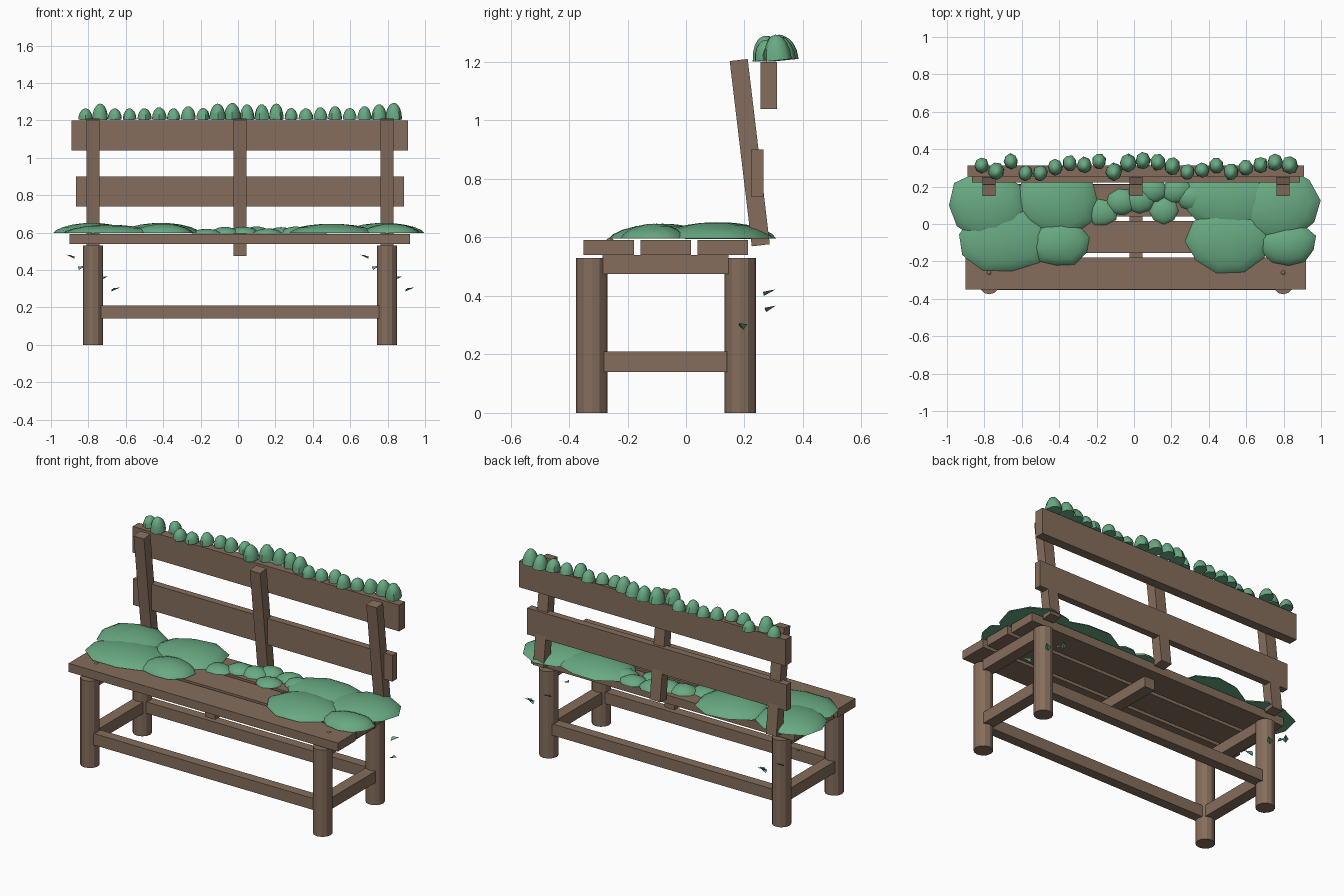
import bpy, bmesh, math, random
from mathutils import Matrix, Vector

random.seed(4)
if "Cube" in bpy.data.objects:
    bpy.data.objects.remove(bpy.data.objects["Cube"])


def material(name, rgb):
    m = bpy.data.materials.new(name)
    m.use_nodes = True
    m.diffuse_color = (*rgb, 1)
    m.node_tree.nodes["Principled BSDF"].inputs["Base Color"].default_value = (*rgb, 1)
    return m


wood = material("brown wood", (0.235, 0.155, 0.107))
moss = material("moss green", (0.14, 0.40, 0.225))


def finish(name, bm, mat, smooth=False):
    bmesh.ops.recalc_face_normals(bm, faces=bm.faces)
    mesh = bpy.data.meshes.new(name)
    bm.to_mesh(mesh)
    bm.free()
    mesh.materials.append(mat)
    if smooth:
        mesh.shade_smooth()
        mesh.set_sharp_from_angle(angle=math.radians(50))
    obj = bpy.data.objects.new(name, mesh)
    bpy.context.collection.objects.link(obj)
    return obj


def box(name, x, y, z):
    """Box between (low, high) pairs on each axis."""
    bm = bmesh.new()
    bmesh.ops.create_cube(bm, size=1)
    for v in bm.verts:
        v.co = [lo + (c + 0.5) * (hi - lo) for c, (lo, hi) in zip(v.co, (x, y, z))]
    return finish(name, bm, wood)


def dome(name, centre, size, sides=10, power=0.65, tilt=0, jitter=0.1, mat=moss):
    """Irregular cushion with a flat underside."""
    bm = bmesh.new()
    spin = random.random() * math.tau
    reach = [1 - random.uniform(-0.3, 1) * jitter for _ in range(sides)]
    rings = []
    for r in (1, 0.93, 0.75, 0.5, 0.25):
        ring = []
        for i, f in enumerate(reach):
            a = spin + math.tau * i / sides
            ring.append(bm.verts.new((size[0] * r * f * math.cos(a),
                                      size[1] * r * f * math.sin(a),
                                      size[2] * (1 - r * r) ** power)))
        rings.append(ring)
    for low, high in zip(rings, rings[1:]):
        for i in range(sides):
            j = (i + 1) % sides
            bm.faces.new((low[i], low[j], high[j], high[i]))
    top = bm.verts.new((0, 0, size[2]))
    for i in range(sides):
        bm.faces.new((rings[-1][i], rings[-1][(i + 1) % sides], top))
    bm.faces.new(rings[0][::-1])
    bmesh.ops.transform(bm, matrix=Matrix.Translation(centre) @ Matrix.Rotation(tilt, 4, "X"),
                        verts=bm.verts)
    return finish(name, bm, mat, True)


LEFT, MID, RIGHT = 0.797, 0.01, -0.775
FRONT, BACK = -0.322, 0.185
ends = (("left", LEFT), ("right", RIGHT))

# Round legs
for side, x in ends:
    for part, y in (("front", FRONT), ("back", BACK)):
        bm = bmesh.new()
        bmesh.ops.create_cone(bm, cap_ends=True, segments=12, radius1=0.054, radius2=0.054,
                              depth=0.53, matrix=Matrix.Translation((x, y, 0.265)))
        finish(f"{part}_{side}_leg", bm, wood)
    # Side stretcher
    box(f"{side}_stretcher", (x - 0.035, x + 0.035), (-0.28, 0.14), (0.14, 0.21))
    # Nail head on the front plank
    dome(f"{side}_nail", (x, -0.26, 0.59), (0.012, 0.012, 0.008), 8, 0.5, 0, 0, wood)

# Long stretchers
for part, y in (("front", FRONT), ("back", BACK)):
    box(f"{part}_stretcher", (RIGHT + 0.04, LEFT - 0.04), (y - 0.03, y + 0.03), (0.14, 0.21))

# Cross beams and leaning back posts
for side, x in ends + (("middle", MID),):
    span = (x - 0.035, x + 0.035)
    box(f"{side}_seat_beam", span, (-0.285, 0.145), (0.475, 0.54))
    post = box(f"{side}_back_post", span, (-0.031, 0.031), (-0.319, 0.319))
    post.location = (0, 0.218, 0.89)
    post.rotation_euler.x = math.radians(6.8)

# Seat planks
for i, (y, x) in enumerate(((-0.35, (-0.9, 0.92)), (-0.155, (-0.89, 0.91)), (0.04, (-0.88, 0.9)))):
    box(f"seat_plank_{i + 1}", x, (y, y + 0.172), (0.54, 0.592))

# Back rails
box("upper_back_rail", (-0.89, 0.91), (0.255, 0.312), (1.04, 1.2))
box("lower_back_rail", (-0.865, 0.888), (0.222, 0.265), (0.74, 0.9))

# Wide moss cushions on the seat: x, y, half width, half depth, height
cushions = [(-0.78, 0.10, 0.22, 0.20, 0.055), (-0.69, -0.08, 0.27, 0.19, 0.045),
            (-0.41, 0.12, 0.23, 0.19, 0.055), (-0.40, -0.10, 0.165, 0.135, 0.05),
            (0.78, 0.10, 0.22, 0.20, 0.055), (0.82, -0.11, 0.16, 0.125, 0.05),
            (0.50, -0.08, 0.24, 0.19, 0.05), (0.50, 0.13, 0.25, 0.18, 0.05)]
for i, (x, y, w, d, h) in enumerate(cushions):
    dome(f"moss_cushion_{i + 1}", (x, y, 0.597), (w, d, h))

# Small moss tufts along the middle of the seat
tufts = [(-0.17, 0.06), (-0.07, 0.12), (0.03, 0.13), (0.10, 0.18),
         (0.16, 0.07), (0.23, 0.18), (0.31, 0.14), (0.40, 0.13)]
for i, (x, y) in enumerate(tufts):
    dome(f"moss_tuft_{i + 1}", (x, y, 0.594), (0.085, 0.075, random.uniform(0.025, 0.04)), 8)

# Row of moss buds on the upper rail: depth and height in thousandths
depths = (315, 283, 335, 272, 272, 305, 326, 315, 337, 278, 326, 340, 330, 310, 278, 288, 315,
          278, 300, 315, 330, 315)
heights = (58, 84, 58, 58, 58, 64, 58, 70, 60, 84, 88, 80, 80, 84, 60, 58, 64, 70, 60, 70, 80, 88)
for i, (d, h) in enumerate(zip(depths, heights)):
    s = h / 1000
    dome(f"rail_moss_{i + 1}", (-0.815 + i * 0.0785, d / 1000, 1.206),
         (0.03 + s * 0.17, 0.028 + s * 0.27, s), 8, 0.5, math.radians(6))

# Loose folded leaves near the back legs: x offset, y, z, heading
leaves = [(-0.12, 0.18, 0.47, 2.6), (-0.06, 0.285, 0.41, 0.9),
          (0.06, 0.29, 0.355, 0.7), (0.12, 0.19, 0.295, -0.3)]
for side, x in ends:
    for i, (dx, y, z, turn) in enumerate(leaves):
        bm = bmesh.new()
        tip, a, b, base = [bm.verts.new(p) for p in ((0.027, 0, 0.012), (-0.015, 0.016, 0.008),
                                                     (-0.015, -0.016, 0.004), (-0.024, 0, -0.01))]
        bm.faces.new((tip, a, base))
        bm.faces.new((tip, base, b))
        leaf = finish(f"{side}_leaf_{i + 1}", bm, moss)
        leaf.location = Vector((x + dx, y, z))
        leaf.rotation_euler.z = turn
